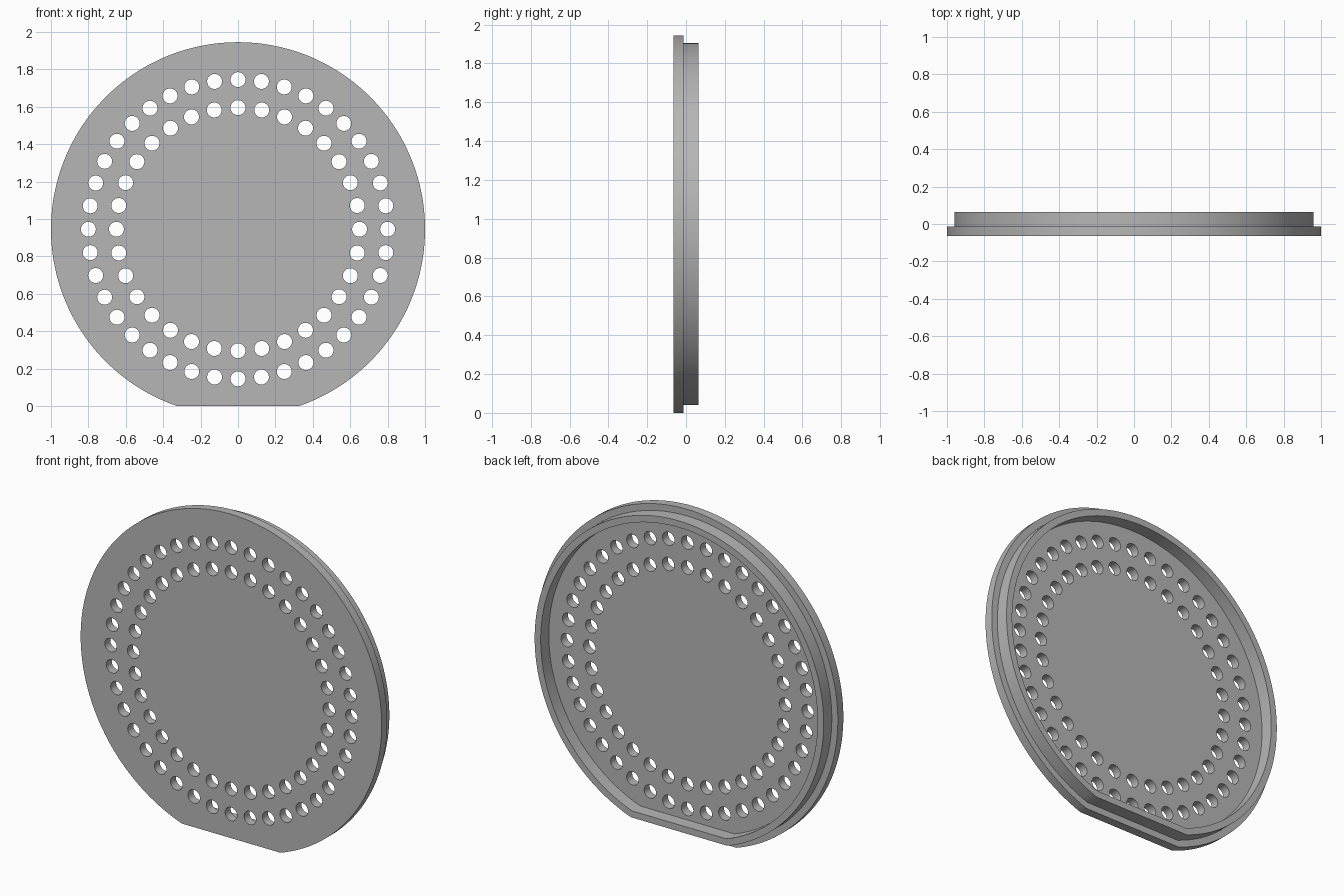
import bpy, bmesh
from math import sin, cos, pi, asin

cube = bpy.data.objects.get("Cube")
if cube:
    bpy.data.objects.remove(cube, do_unlink=True)

CENTRE_Z = 0.945   # height of the disc centre above its flat foot

grey = bpy.data.materials.new("plain grey")
grey.use_nodes = True
grey.diffuse_color = (0.47, 0.47, 0.47, 1)
grey.node_tree.nodes["Principled BSDF"].inputs["Base Color"].default_value = grey.diffuse_color


def flat_circle(inset, steps=160):
    """Circle outline cut by a straight chord at the bottom, inset evenly."""
    r = 1 - inset
    start = -asin((CENTRE_Z - inset) / r)
    sweep = pi - 2 * start
    return [(r * cos(start + sweep * i / steps), r * sin(start + sweep * i / steps))
            for i in range(steps + 1)]


def hole_ring(radius, count, hole_r=0.04, steps=28):
    """Outlines of round holes spaced evenly round a circle, one at the top."""
    holes = []
    for i in range(count):
        a = 2 * pi * i / count
        cx, cy = radius * sin(a), radius * cos(a)
        holes.append([(cx + hole_r * cos(2 * pi * k / steps),
                       cy + hole_r * sin(2 * pi * k / steps)) for k in range(steps)])
    return holes


def slab(name, outlines, y_front, y_back):
    """Fill nested outlines and extrude them between two depths."""
    curve = bpy.data.curves.new(name, 'CURVE')
    curve.dimensions = '2D'
    curve.fill_mode = 'BOTH'
    curve.extrude = (y_back - y_front) / 2
    for pts in outlines:
        spline = curve.splines.new('POLY')
        spline.points.add(len(pts) - 1)
        for p, (x, y) in zip(spline.points, pts):
            p.co = (x, y, 0, 1)
        spline.use_cyclic_u = True
    ob = bpy.data.objects.new(name, curve)
    bpy.context.collection.objects.link(ob)
    ob.rotation_euler.x = pi / 2
    ob.location = (0, (y_front + y_back) / 2, CENTRE_Z)
    bpy.ops.object.select_all(action='DESELECT')
    ob.select_set(True)
    bpy.context.view_layer.objects.active = ob
    bpy.ops.object.convert(target='MESH')
    ob = bpy.context.object

    # Weld the caps to the walls
    bm = bmesh.new()
    bm.from_mesh(ob.data)
    bmesh.ops.remove_doubles(bm, verts=bm.verts, dist=0.0001)
    bmesh.ops.recalc_face_normals(bm, faces=bm.faces)
    bm.to_mesh(ob.data)
    bm.free()
    ob.data.materials.clear()
    ob.data.materials.append(grey)
    bpy.ops.object.shade_smooth_by_angle(angle=pi / 6)
    return ob


# Perforated front plate with two rings of holes
slab("perforated_plate",
     [flat_circle(0)] + hole_ring(0.80, 40) + hole_ring(0.65, 32),
     -0.065, -0.0125)

# Raised rim on the back, sunk slightly into the plate
slab("back_rim", [flat_circle(0.04), flat_circle(0.08)], -0.02, 0.065)
